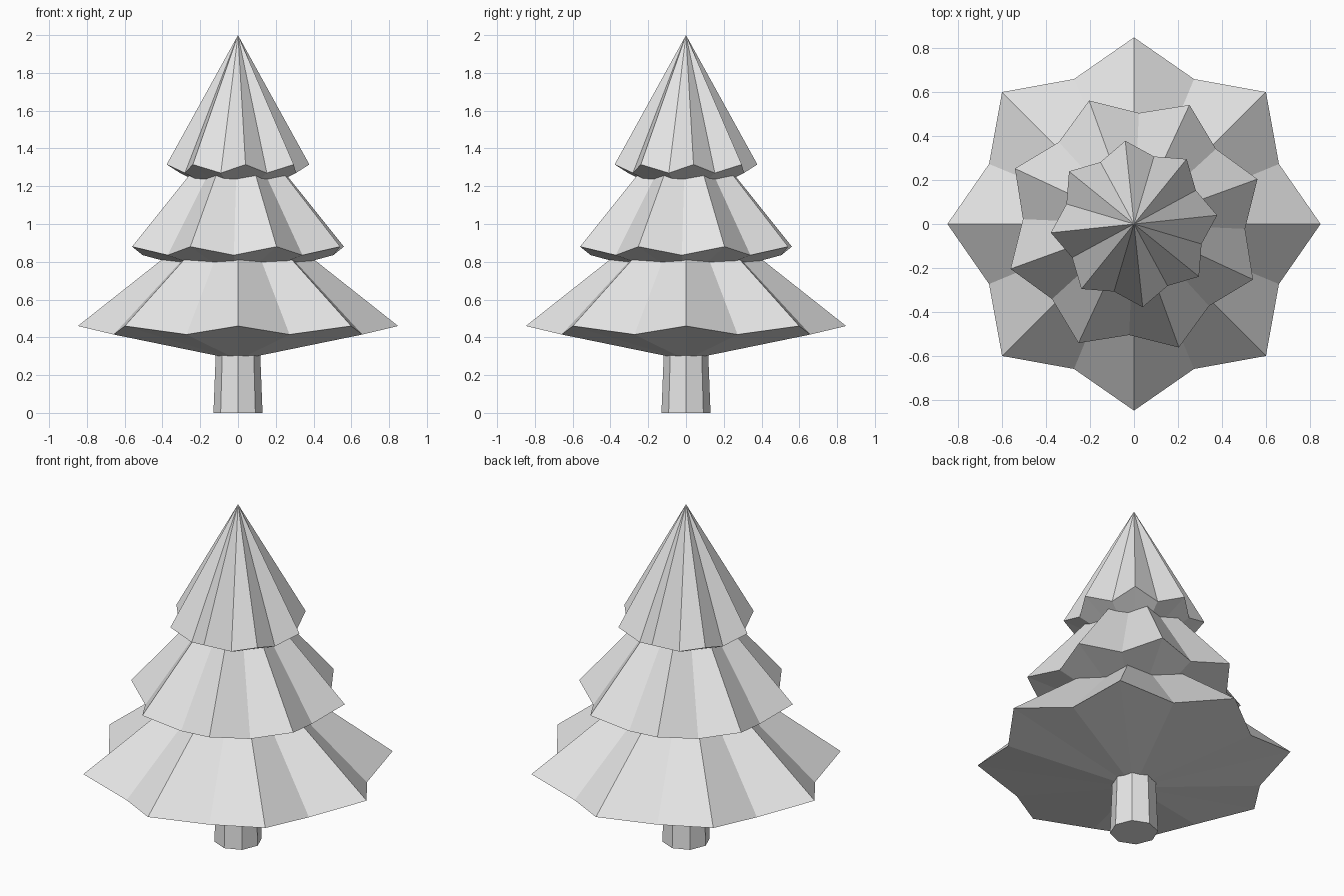
import bpy
import bmesh
import math

if "Cube" in bpy.data.objects:
    bpy.data.objects.remove(bpy.data.objects["Cube"])

grey = bpy.data.materials.new("plain grey")
grey.diffuse_color = (0.8, 0.8, 0.8, 1.0)
grey.use_nodes = True
grey.node_tree.nodes["Principled BSDF"].inputs["Base Color"].default_value = grey.diffuse_color


def finish(name, bm):
    """Turn a bmesh into a flat-shaded object."""
    bmesh.ops.recalc_face_normals(bm, faces=bm.faces[:])
    mesh = bpy.data.meshes.new(name)
    bm.to_mesh(mesh)
    bm.free()
    mesh.materials.append(grey)
    obj = bpy.data.objects.new(name, mesh)
    bpy.context.collection.objects.link(obj)
    return obj


def branch_tier(name, tip, valley, apex_z, base_z, turn):
    """Star-rimmed cone: tip and valley are (radius, height) of the rim points."""
    bm = bmesh.new()
    rim = []
    for i in range(16):
        r, z = valley if i % 2 else tip
        a = math.radians(turn + i * 22.5)
        rim.append(bm.verts.new((r * math.cos(a), r * math.sin(a), z)))
    apex = bm.verts.new((0, 0, apex_z))
    base = bm.verts.new((0, 0, base_z))
    for a, b in zip(rim, rim[1:] + rim[:1]):
        bm.faces.new((a, b, apex))
        bm.faces.new((b, a, base))
    return finish(name, bm)


def tapered_trunk(name, r_low, r_high, height, sides=8):
    """Slightly tapered octagonal post standing on the floor."""
    bm = bmesh.new()
    rings = []
    for r, z in ((r_low, 0), (r_high, height)):
        rings.append([bm.verts.new((r * math.cos(i * math.tau / sides),
                                    r * math.sin(i * math.tau / sides), z))
                      for i in range(sides)])
    low, high = rings
    for i in range(sides):
        j = (i + 1) % sides
        bm.faces.new((low[i], low[j], high[j], high[i]))
    bm.faces.new(low[::-1])
    bm.faces.new(high)
    return finish(name, bm)


# Trunk
tapered_trunk("trunk", 0.13, 0.117, 0.33)

# Three stacked layers of branches, each turned a little
branch_tier("lower_branches", (0.848, 0.46), (0.713, 0.415), 1.13, 0.28, 0)
branch_tier("middle_branches", (0.597, 0.88), (0.505, 0.835), 1.58, 0.70, 20)
branch_tier("top_branches", (0.38, 1.315), (0.32, 1.27), 2.0, 1.12, 6)
